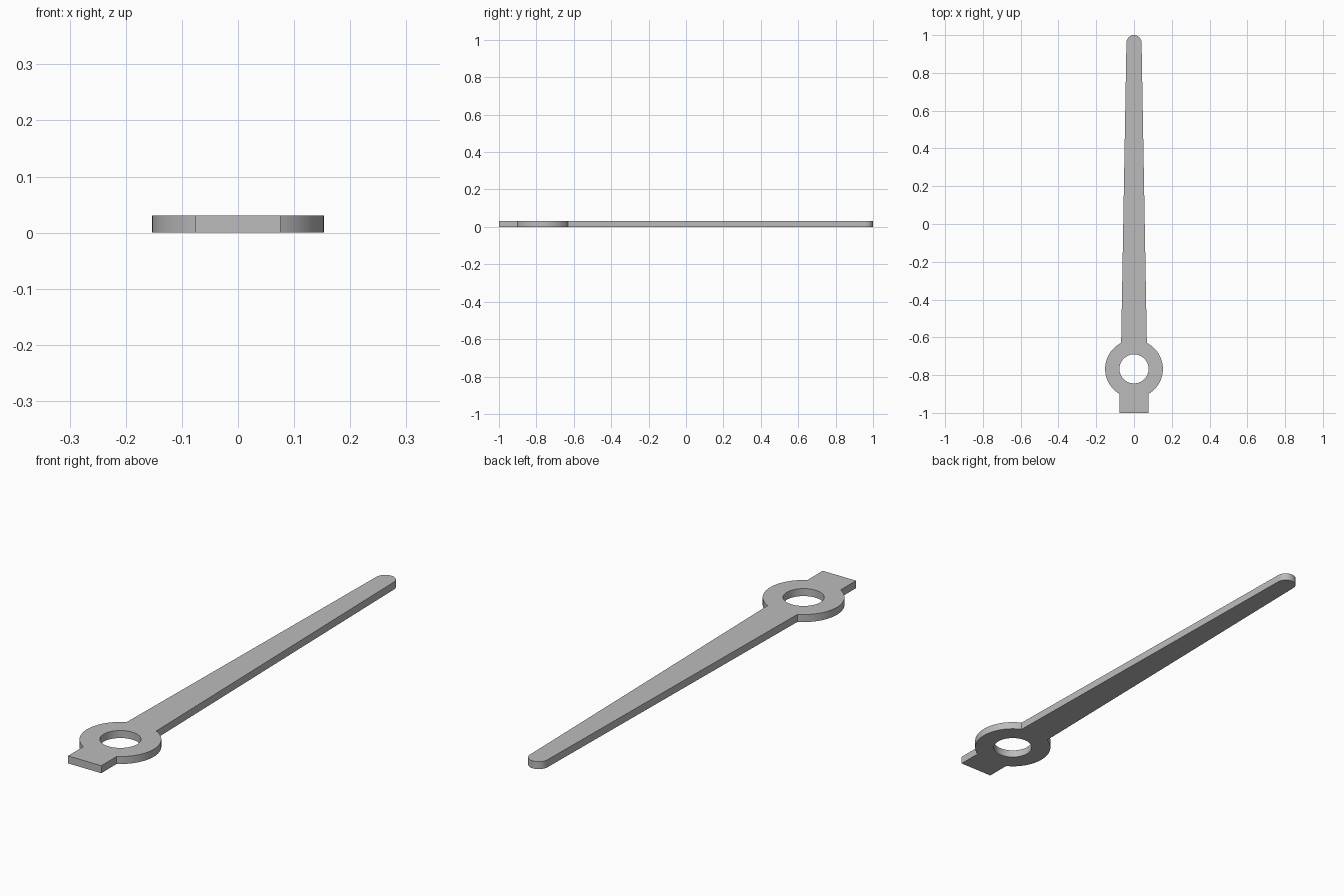
import bpy, bmesh
from math import asin, acos, cos, sin, pi

cube = bpy.data.objects.get("Cube")
if cube:
    bpy.data.objects.remove(cube, do_unlink=True)

THICK = 0.031
RING_Y, RING_R, HOLE_R = -0.767, 0.153, 0.077
TAB_W, ARM_W = 0.076, 0.068      # half widths where they meet the ring
TIP_Y, TIP_R = 0.96, 0.04


def arc(cy, radius, start, end, steps):
    """Points along an arc centred on x = 0."""
    angles = [start + (end - start) * i / steps for i in range(steps + 1)]
    return [(radius * cos(a), cy + radius * sin(a)) for a in angles]


# Right half of the ring runs from the tab up to the arm; the left mirrors it
side = arc(RING_Y, RING_R, -acos(TAB_W / RING_R), acos(ARM_W / RING_R), 40)
half = [(TAB_W, -1.0)] + side
outline = half + arc(TIP_Y, TIP_R, 0, pi, 24) + [(-x, y) for x, y in reversed(half)]
hole = arc(RING_Y, HOLE_R, 0, 2 * pi, 64)[:-1]

# Flat plate with a hole, then extruded upward
bm = bmesh.new()
edges = []
for loop in (outline, hole):
    verts = [bm.verts.new((x, y, 0)) for x, y in loop]
    edges += [bm.edges.new((v, verts[i - 1])) for i, v in enumerate(verts)]
bmesh.ops.triangle_fill(bm, edges=edges, use_beauty=True, normal=(0, 0, 1))
ext = bmesh.ops.extrude_face_region(bm, geom=bm.faces[:], use_keep_orig=True)
top = [g for g in ext["geom"] if isinstance(g, bmesh.types.BMVert)]
bmesh.ops.translate(bm, verts=top, vec=(0, 0, THICK))
bmesh.ops.recalc_face_normals(bm, faces=bm.faces[:])

mesh = bpy.data.meshes.new("pointer_hand")
bm.to_mesh(mesh)
bm.free()
hand = bpy.data.objects.new("pointer_hand", mesh)
bpy.context.collection.objects.link(hand)

# Plain grey finish
grey = bpy.data.materials.new("plain_grey")
grey.use_nodes = True
colour = (0.5, 0.5, 0.5, 1)
grey.diffuse_color = colour
grey.node_tree.nodes["Principled BSDF"].inputs["Base Color"].default_value = colour
mesh.materials.append(grey)

# Smooth curved walls, crisp rims
bpy.ops.object.select_all(action="DESELECT")
hand.select_set(True)
bpy.context.view_layer.objects.active = hand
bpy.ops.object.shade_smooth_by_angle(angle=pi / 6)
